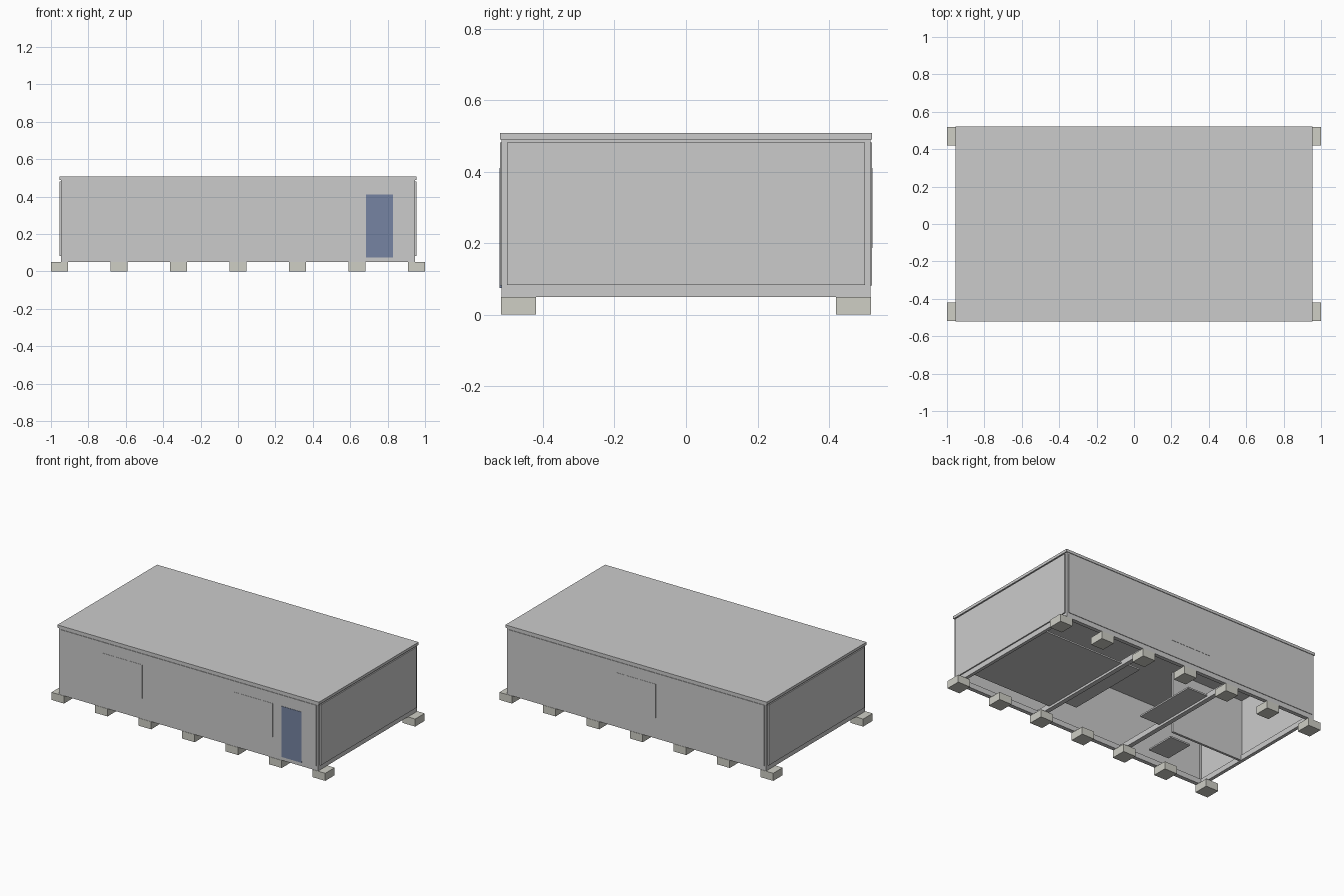
import bpy

if "Cube" in bpy.data.objects:
    bpy.data.objects.remove(bpy.data.objects["Cube"])


def material(name, color):
    m = bpy.data.materials.new(name)
    m.diffuse_color = color
    m.use_nodes = True
    m.node_tree.nodes["Principled BSDF"].inputs["Base Color"].default_value = m.diffuse_color
    return m


CONCRETE = material("concrete", (0.62, 0.62, 0.56, 1))
BLUE = material("door_blue", (0.18, 0.23, 0.36, 1))


def box(name, x, y, z, mat=None):
    """Box from (min, max) ranges on each axis."""
    bpy.ops.mesh.primitive_cube_add(size=1, location=[(a + b) / 2 for a, b in (x, y, z)])
    o = bpy.context.object
    o.name = name
    o.scale = [b - a for a, b in (x, y, z)]
    bpy.ops.object.transform_apply(location=False, rotation=False, scale=True)
    if mat:
        o.data.materials.append(mat)
    return o


def span(sign, a, b):
    return tuple(sorted((sign * a, sign * b)))


# Foundation blocks: seven along each long side
for i in range(7):
    cx = -0.954 + i * 0.318
    for s in (-1, 1):
        box("foundation_block", (cx - 0.046, cx + 0.046), span(s, 0.42, 0.518), (0, 0.05), CONCRETE)

# Roof slab and ceiling
box("roof", (-0.955, 0.955), (-0.52, 0.52), (0.49, 0.508))
box("ceiling", (-0.94, 0.94), (-0.505, 0.505), (0.455, 0.49))

# Perimeter floor beams, corner posts and outer wall panels
for s in (-1, 1):
    box("long_floor_beam", (-0.947, 0.947), span(s, 0.49, 0.516), (0.05, 0.085))
    box("end_floor_beam", span(s, 0.925, 0.947), (-0.49, 0.49), (0.05, 0.085))
    box("long_top_beam", (-0.947, 0.947), span(s, 0.49, 0.516), (0.46, 0.49))
    box("end_top_beam", span(s, 0.925, 0.947), (-0.49, 0.49), (0.46, 0.49))
    box("long_wall_panel", (-0.935, 0.935), span(s, 0.50, 0.5195), (0.082, 0.482))
    box("end_wall_panel", span(s, 0.93, 0.955), (-0.5, 0.5), (0.083, 0.482))
    for t in (-1, 1):
        box("corner_post", span(s, 0.925, 0.947), span(t, 0.49, 0.516), (0.085, 0.46))

# Floor beams at the joints between the three modules
for s in (-1, 1):
    box("joint_beam", span(s, 0.303, 0.333), (-0.49, 0.49), (0.05, 0.085))

# Inner floor slabs and the partition of the far module
for x, y in (((0.333, 0.91), (-0.38, 0.28)), ((0.2, 0.303), (-0.29, 0.29)),
             ((-0.33, -0.157), (-0.13, 0.31)), ((-0.6, -0.45), (-0.40, -0.2))):
    box("floor_slab", x, y, (0.065, 0.075))
box("partition", (-0.93, -0.40), (-0.135, -0.12), (0.05, 0.455))

# Nearly flush windows and the coloured door
for cx, s in ((-0.478, -1), (0.475, -1), (0, 1)):
    box("window", (cx - 0.143, cx + 0.143), span(s, 0.505, 0.521), (0.187, 0.41))
box("door", (0.685, 0.828), (-0.522, -0.51), (0.075, 0.41), BLUE)
